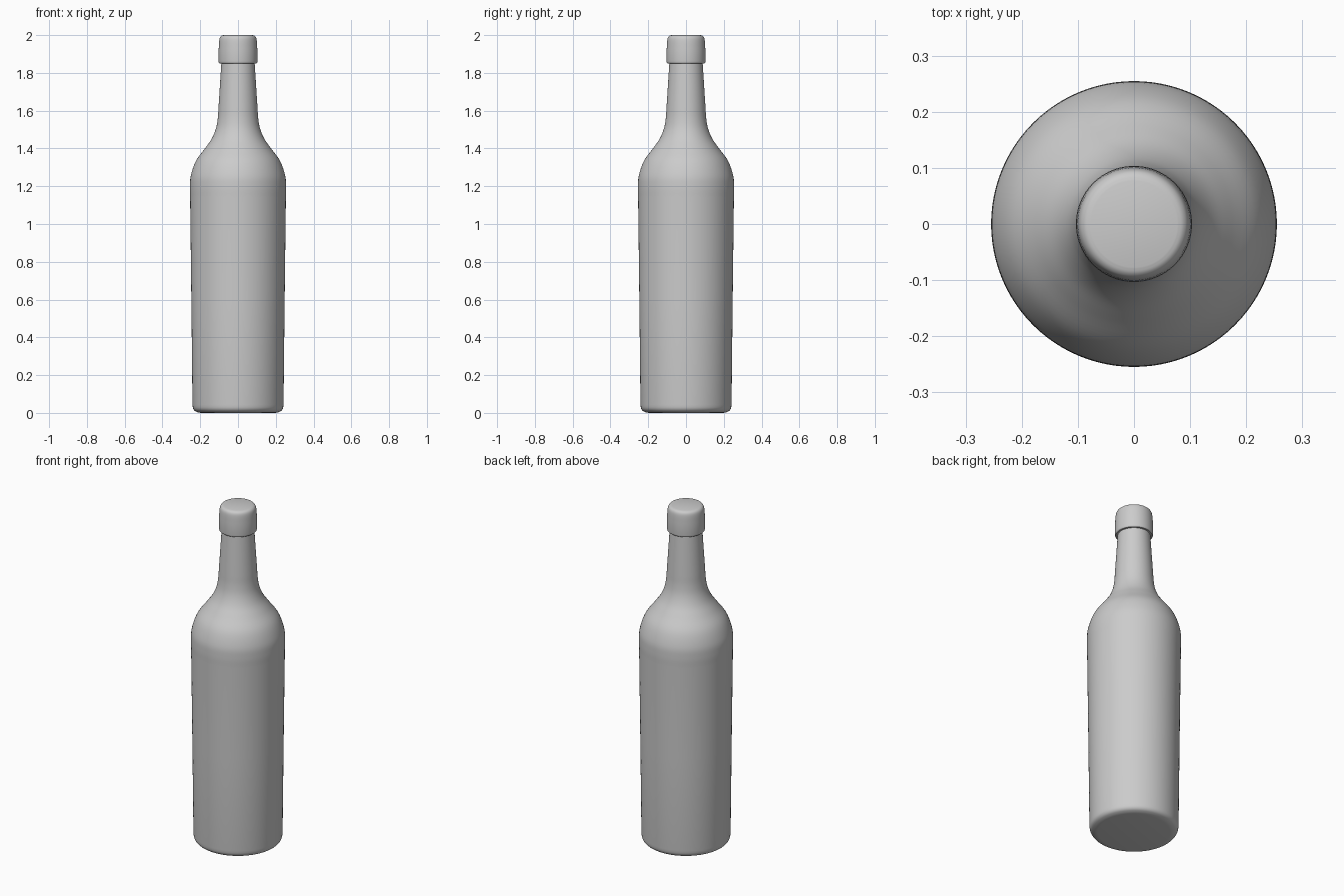
import bpy, bmesh, math
from mathutils import Vector

if "Cube" in bpy.data.objects:
    bpy.data.objects.remove(bpy.data.objects["Cube"])

SIDES = 96


def smooth_path(points, steps=5):
    """Catmull-Rom curve through the (radius, height) points."""
    p = [Vector(q) for q in points]
    p = [2 * p[0] - p[1]] + p + [2 * p[-1] - p[-2]]
    out = []
    for a, b, c, d in zip(p, p[1:], p[2:], p[3:]):
        for i in range(steps):
            t = i / steps
            out.append(0.5 * (2 * b + (c - a) * t + (2 * a - 5 * b + 4 * c - d) * t * t
                              + (3 * b - a - 3 * c + d) * t ** 3))
    return [tuple(v) for v in out] + [points[-1]]


def lathe(name, profile):
    """Spin a profile around z; points on the axis are welded."""
    bm = bmesh.new()
    vs = [bm.verts.new((r, 0, z)) for r, z in profile]
    es = [bm.edges.new(pair) for pair in zip(vs, vs[1:])]
    bmesh.ops.spin(bm, geom=vs + es, cent=(0, 0, 0), axis=(0, 0, 1),
                   angle=math.tau, steps=SIDES)
    bmesh.ops.remove_doubles(bm, verts=bm.verts, dist=1e-5)
    bmesh.ops.recalc_face_normals(bm, faces=bm.faces)
    me = bpy.data.meshes.new(name)
    bm.to_mesh(me)
    bm.free()
    ob = bpy.data.objects.new(name, me)
    bpy.context.collection.objects.link(ob)
    bpy.ops.object.select_all(action='DESELECT')
    ob.select_set(True)
    bpy.context.view_layer.objects.active = ob
    bpy.ops.object.shade_smooth_by_angle(angle=math.radians(35))
    return ob


# Bottle: rounded base, slightly flaring body, shoulder and tapering neck
base = [(0, 0), (0.195, 0)] + smooth_path(
    [(0.21, 0.002), (0.228, 0.010), (0.238, 0.024), (0.241, 0.045)], 3)
shoulder = smooth_path(
    [(0.2535, 1.14), (0.2545, 1.20), (0.249, 1.26), (0.222, 1.335), (0.175, 1.40),
     (0.139, 1.452), (0.117, 1.505), (0.107, 1.56), (0.103, 1.62)])
bottle = lathe("bottle", base + [(0.247, 0.6)] + shoulder + [(0.088, 1.855)])

# Cap: overhanging collar with softened edges and a flat top
rim = smooth_path([(0.098, 1.85), (0.102, 1.854), (0.1035, 1.862)], 3)
crown = smooth_path([(0.1025, 1.92), (0.100, 1.965), (0.096, 1.986),
                     (0.088, 1.996), (0.077, 2.0)], 4)
cap = lathe("cap", [(0.087, 1.85)] + rim + crown + [(0, 2.0)])
